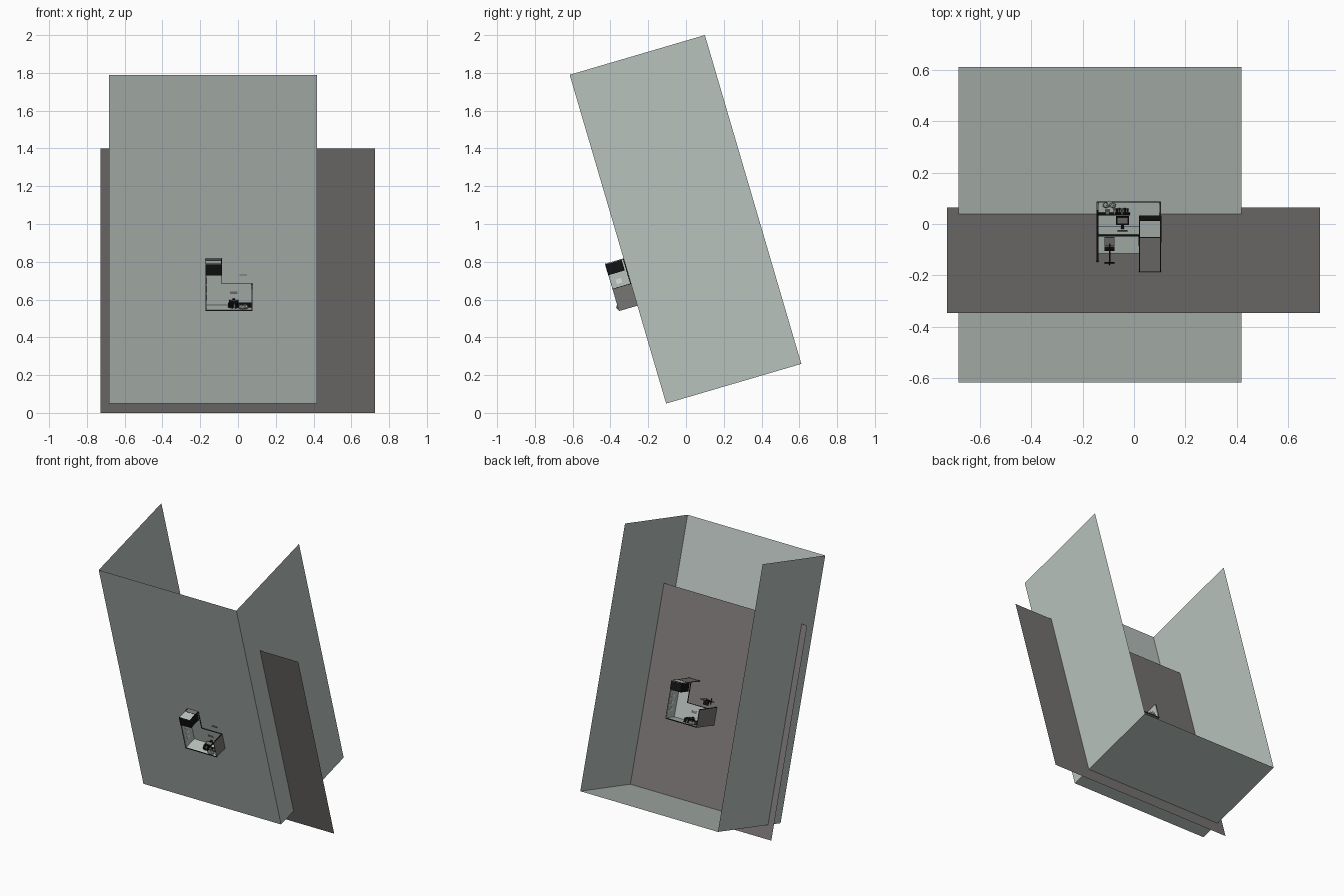
import bpy, bmesh, math
from mathutils import Vector

cube = bpy.data.objects.get("Cube")
if cube:
    bpy.data.objects.remove(cube, do_unlink=True)


def material(name, r, g, b):
    m = bpy.data.materials.new(name)
    m.use_nodes = True
    m.diffuse_color = (r, g, b, 1)
    m.node_tree.nodes["Principled BSDF"].inputs["Base Color"].default_value = (r, g, b, 1)
    return m


PALE = material("pale grey green", 0.48, 0.54, 0.51)
GREY = material("warm dark grey", 0.19, 0.18, 0.172)
BLACK = material("black trim", 0.006, 0.006, 0.006)
WHITE = material("paper white", 0.72, 0.75, 0.73)

# Everything leans back by the same angle: u across, v along, w outward
TILT = 0.2854
ALONG = Vector((0, -math.sin(TILT), math.cos(TILT)))
OUT = Vector((0, math.cos(TILT), math.sin(TILT)))


def place(u, v, w):
    return Vector((u, 0, 0)) + ALONG * v + OUT * w


def finish(name, bm, mat):
    bmesh.ops.recalc_face_normals(bm, faces=bm.faces)
    mesh = bpy.data.meshes.new(name)
    bm.to_mesh(mesh)
    bm.free()
    mesh.materials.append(mat)
    ob = bpy.data.objects.new(name, mesh)
    bpy.context.collection.objects.link(ob)
    return ob


def sheet(name, corners, mat):
    bm = bmesh.new()
    bm.faces.new([bm.verts.new(place(*c)) for c in corners])
    return finish(name, bm, mat)


# Large open shell: front sheet, bottom and two sides
L, R, B, T, F, K = -0.683, 0.418, 0.077, 1.891, -0.087, 0.659
sheet("shell_front", [(L, B, F), (R, B, F), (R, T, F), (L, T, F)], PALE)
sheet("shell_bottom", [(L, B, F), (L, B, K), (R, B, K), (R, B, F)], PALE)
for side, x in (("right", L), ("left", R)):
    sheet("shell_side_" + side, [(x, B, F), (x, T, F), (x, T, K), (x, B, K)], PALE)

# Floor sheet passing through the shell
GROUND = 0.0624
low, high = -0.0183, 1.44
sheet("floor", [(-0.728, low, GROUND), (0.724, low, GROUND),
                (0.724, high, GROUND), (-0.728, high, GROUND)], GREY)


def workstation(tag, u0, w0, s):
    """L-shaped desk corner; s = -1 turns it over to the other side of the floor."""
    def at(p):
        return place(u0 + s * p[0], 0.617 + p[1], w0 + s * p[2])

    def box(name, x, y, z, mat):
        bm = bmesh.new()
        bmesh.ops.create_cube(bm, size=1)
        for v in bm.verts:
            v.co = at([r[0] if c < 0 else r[1] for c, r in zip(v.co, (x, y, z))])
        return finish(tag + name, bm, mat)

    def ball(name, centre, radius, mat, squash=1):
        bm = bmesh.new()
        bmesh.ops.create_icosphere(bm, subdivisions=1, radius=radius)
        for v in bm.verts:
            v.co = at((centre[0] + v.co.x, centre[1] + v.co.y, centre[2] + v.co.z * squash))
        return finish(tag + name, bm, mat)

    W, D, H, DEPTH, INNER, DESK = 0.25, 0.26, 0.21, 0.12, 0.165, 0.111
    t = 0.003

    # Partition walls, grey outside and pale inside
    box("back_wall", (0, W), (0, t), (0, H), GREY)
    box("back_lining", (t, W - t), (t, 2 * t), (0, H - t), PALE)
    box("wing_wall", (W - t, W), (0, D), (0, H), GREY)
    box("wing_lining", (W - 2 * t, W - t), (t, D - t), (0, H - t), PALE)
    box("end_wall", (0, t), (0, DEPTH), (0, H), GREY)
    box("end_lining", (t, 2 * t), (t, DEPTH), (DESK, H - t), PALE)
    box("wing_end_wall", (INNER, W), (D - t, D), (0, 0.14), GREY)
    box("wing_end_window", (INNER, W), (D - t, D), (0.14, H), PALE)

    # Black trim on rims and around the end window
    box("back_rim", (0, W), (0, 2 * t), (H - t, H), BLACK)
    box("wing_rim", (W - t, W), (0, D), (H - t, H), BLACK)
    box("end_rim", (0, t), (0, DEPTH), (H - t, H), BLACK)
    box("end_post", (0, 2 * t), (DEPTH, DEPTH + t), (0, H), BLACK)
    for i, x in enumerate((INNER, W - t)):
        box("window_post_%d" % i, (x, x + t), (D - t, D + 0.001), (0, H), BLACK)
    for i, z in enumerate((0, 0.139, H - t)):
        box("window_rail_%d" % i, (INNER, W), (D - t, D + 0.001), (z, z + t), BLACK)

    # L-shaped desk with black front edges
    box("desk_row", (2 * t, W - 2 * t), (2 * t, DEPTH), (DESK - 0.005, DESK), PALE)
    box("desk_wing", (INNER, W - 2 * t), (DEPTH, D - t), (DESK - 0.005, DESK), PALE)
    box("desk_row_edge", (t, INNER), (DEPTH, DEPTH + t), (DESK - 0.006, DESK + 0.001), BLACK)
    box("desk_wing_edge", (INNER - t, INNER), (DEPTH, D), (DESK - 0.006, DESK + 0.001), BLACK)

    # Overhead cabinet at the end of the wing
    box("cabinet", (INNER, W + 0.001), (D - 0.062, D - t), (DESK + 0.009, H + 0.001), BLACK)

    # Shelf with books and a small plant
    box("shelf", (2 * t, 0.13), (2 * t, 0.035), (0.163, 0.166), BLACK)
    for i in range(6):
        x = 0.065 + i * 0.01
        box("book_%d" % i, (x, x + 0.008), (0.008, 0.03), (0.166, 0.186 - 0.003 * (i % 2)),
            BLACK if i % 3 else GREY)
    box("plant_pot", (0.035, 0.05), (0.012, 0.027), (0.166, 0.18), GREY)
    for i, dx in enumerate((-0.01, 0.004, 0.016)):
        ball("plant_leaf_%d" % i, (0.046 + dx, 0.02, 0.2 + 0.008 * (i % 2)), 0.014, PALE, 0.8)

    # Monitor, keyboard and pinned papers
    box("monitor", (0.075, 0.125), (0.03, 0.036), (0.125, 0.16), BLACK)
    box("monitor_screen", (0.081, 0.119), (0.036, 0.038), (0.131, 0.154), GREY)
    box("monitor_stand", (0.094, 0.106), (0.026, 0.04), (DESK, 0.127), BLACK)
    box("keyboard", (0.08, 0.12), (0.065, 0.08), (DESK, DESK + 0.002), GREY)
    for i in range(3):
        y = 0.05 + 0.045 * i
        box("paper_%d" % i, (W - 0.008, W - 2 * t), (y, y + 0.025), (0.15, 0.18), WHITE)

    # Chair in the open corner
    box("chair_seat", (0.03, 0.07), (0.13, 0.17), (0.06, 0.066), BLACK)
    box("chair_back", (0.03, 0.07), (0.168, 0.173), (0.08, 0.115), GREY)
    box("chair_spine", (0.047, 0.053), (0.17, 0.174), (0.062, 0.09), BLACK)
    box("chair_column", (0.047, 0.053), (0.147, 0.153), (0.008, 0.06), BLACK)
    box("chair_foot_a", (0.03, 0.07), (0.148, 0.152), (0.003, 0.009), BLACK)
    box("chair_foot_b", (0.048, 0.052), (0.13, 0.17), (0.003, 0.009), BLACK)


workstation("upper_", -0.145, GROUND, 1)
workstation("under_", 0.078, 0.021, -1)
